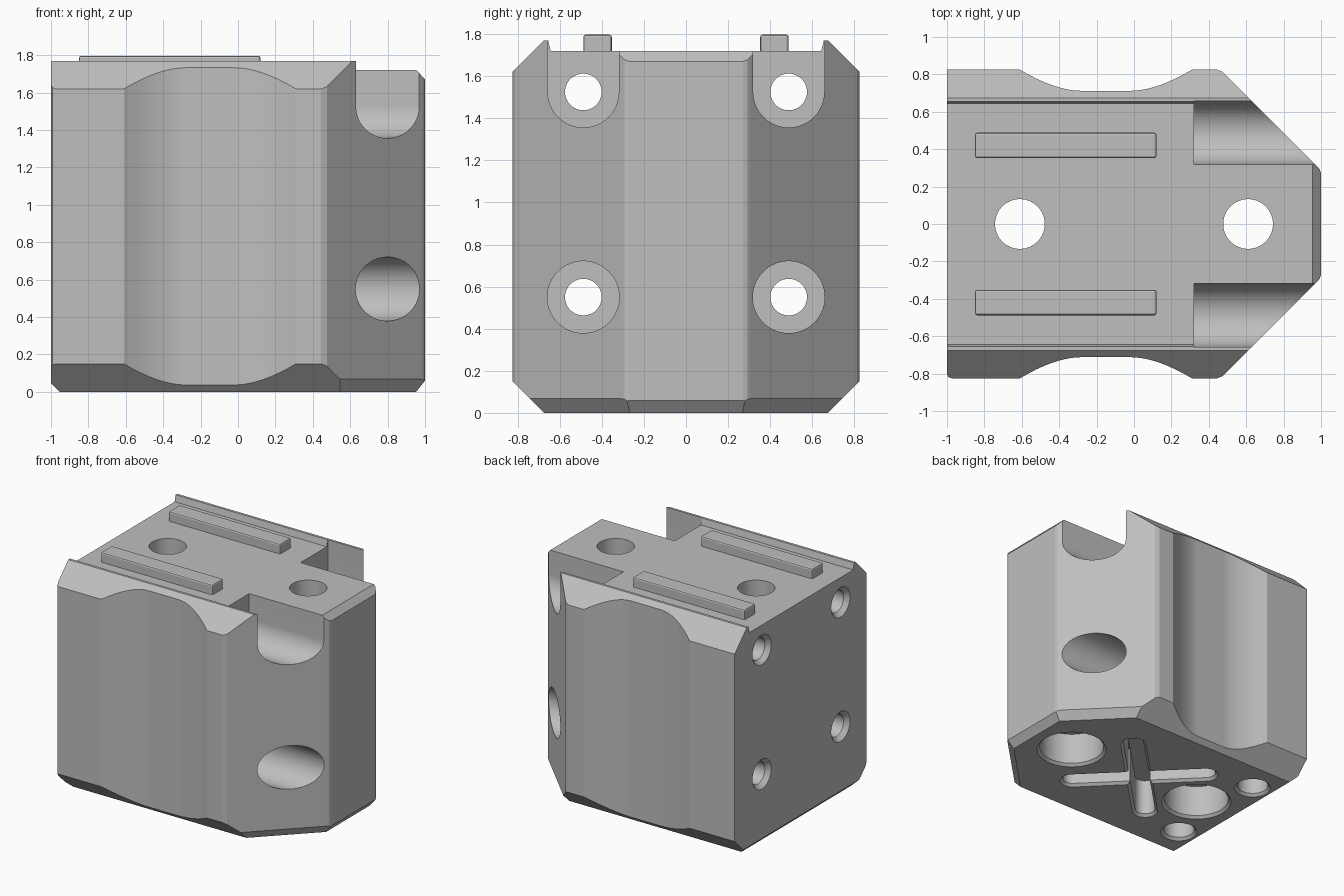
import bpy
import bmesh
from math import sin, cos, pi, radians
from mathutils import Vector

cube = bpy.data.objects.get("Cube")
if cube:
    bpy.data.objects.remove(cube, do_unlink=True)

grey = bpy.data.materials.new("light grey")
grey.use_nodes = True
COLOUR = (0.52, 0.52, 0.52, 1)
grey.diffuse_color = COLOUR
for node in grey.node_tree.nodes:
    if node.type == 'BSDF_PRINCIPLED':
        node.inputs["Base Color"].default_value = COLOUR


def finish(bm, name):
    bmesh.ops.recalc_face_normals(bm, faces=bm.faces[:])
    mesh = bpy.data.meshes.new(name)
    bm.to_mesh(mesh)
    bm.free()
    obj = bpy.data.objects.new(name, mesh)
    obj.data.materials.append(grey)
    bpy.context.collection.objects.link(obj)
    return obj


def loft(start, end, axis, a, b):
    """Solid between two matching outlines at a and b along x or z."""
    bm = bmesh.new()

    def ring(points, t):
        return [bm.verts.new((t, p, q) if axis == 'x' else (p, q, t)) for p, q in points]
    lo, hi = ring(start, a), ring(end, b)
    bm.faces.new(lo)
    bm.faces.new(hi)
    n = len(lo)
    for i in range(n):
        j = (i + 1) % n
        bm.faces.new((lo[i], lo[j], hi[j], hi[i]))
    return bm


def stadium(cx, cy, r, half=0.0, angle=0.0, n=24):
    """Rounded slot outline; a circle when half is zero."""
    points = []
    for side in (0, 1):
        shift = half if side == 0 else -half
        for i in range(n):
            t = -pi / 2 + side * pi + (i + 0.5) * pi / n
            u, v = shift + r * cos(t), r * sin(t)
            points.append((cx + u * cos(angle) - v * sin(angle),
                           cy + u * sin(angle) + v * cos(angle)))
    return points


def cut(target, bm):
    cutter = finish(bm, "cutter")
    cutter.hide_render = True
    mod = target.modifiers.new("cut", 'BOOLEAN')
    mod.operation = 'DIFFERENCE'
    mod.solver = 'EXACT'
    mod.object = cutter
    bpy.context.view_layer.objects.active = target
    bpy.ops.object.modifier_apply(modifier=mod.name)
    bpy.data.objects.remove(cutter, do_unlink=True)


def shave(bm, point, normal):
    """Remove everything beyond a plane and close the gap."""
    res = bmesh.ops.bisect_plane(bm, geom=bm.verts[:] + bm.edges[:] + bm.faces[:], dist=1e-5,
                                 plane_co=Vector(point), plane_no=Vector(normal), clear_outer=True)
    edges = [e for e in res["geom_cut"] if isinstance(e, bmesh.types.BMEdge)]
    bmesh.ops.edgeloop_fill(bm, edges=edges)


# Plan outline of one side: rear corner, curved side recess, diagonal, nose
STEPS = 8
recess = []
for i in range(STEPS + 1):
    t = i / STEPS
    recess.append(((1 - t) ** 2 * -0.61 + 2 * t * (1 - t) * -0.42 + t * t * -0.28,
                   (1 - t) ** 2 * 0.825 + (1 - (1 - t) ** 2) * 0.712))
recess += [(-0.3 - x, y) for x, y in reversed(recess)]
side = recess + [(0.445, 0.825), (0.475, 0.813), (0.975, 0.313), (0.993, 0.292), (1.0, 0.27)]
back = [(-1, 0.825)] + side
front = [(x, -y) for x, y in reversed(side)] + [(-0.975, -0.825), (-0.993, -0.818), (-1, -0.8)]
plan = back + front

bm = loft(plan, plan, 'z', 0, 1.77)

# Chamfers along the sides, bottom edges and nose
for s in (-1, 1):
    shave(bm, (0, s * 0.825, 1.62), (0, s, 1))
    shave(bm, (0, s * 0.825, 0.15), (0, s, -1))
    shave(bm, (1, s * 0.29, 0.07), (0.707, s * 0.707, -0.71))
shave(bm, (1, 0, 0.06), (1, 0, -0.8))
shave(bm, (-1, 0, 0.045), (-1, 0, -1))
shave(bm, (1, 0, 1.67), (1, 0, 0.9))
body = finish(bm, "block_body")

# Shallow trough on top leaves a lip on each side
trough = [(-0.643, 1.72), (0.643, 1.72), (0.662, 1.8), (-0.662, 1.8)]
cut(body, loft(trough, trough, 'x', -1.2, 1.2))

for s in (-1, 1):
    y = s * 0.488
    # Open U-shaped bolt pocket above, round counterbore below
    u_shape = [(y + 0.169 * cos(pi + i * pi / 24), 1.525 + 0.169 * sin(pi + i * pi / 24))
               for i in range(25)]
    u_shape += [(y + 0.169, 1.95), (y - 0.169, 1.95)]
    cut(body, loft(u_shape, u_shape, 'x', 0.32, 1.2))
    bore = stadium(y, 0.55, 0.171)
    cut(body, loft(bore, bore, 'x', 0.32, 1.2))
    # Bolt holes with countersunk rear ends
    for z in (0.55, 1.525):
        hole = stadium(y, z, 0.087)
        cut(body, loft(hole, hole, 'x', -1.1, 0.5))
        cut(body, loft(stadium(y, z, 0.125), hole, 'x', -1.01, -0.965))


def bottom_pocket(depth, r, cx, cy, half=0.0, angle=0.0):
    outline = stadium(cx, cy, r, half, angle)
    cut(body, loft(outline, outline, 'z', -0.1, depth))
    cut(body, loft(stadium(cx, cy, r + 0.03, half, angle), outline, 'z', -0.01, 0.02))


# Vertical holes with wide pockets beneath
for x in (-0.61, 0.61):
    hole = stadium(x, 0, 0.133)
    cut(body, loft(hole, hole, 'z', -0.1, 2))
    bottom_pocket(0.27, 0.24, x, 0)

# Small blind holes and the crossed slots underneath
for s in (-1, 1):
    bottom_pocket(0.3, 0.115, -0.8, s * 0.43)
    bottom_pocket(0.3 + s * 0.005, 0.075, -0.05, 0, 0.5, s * pi / 4)

# Raised rails on top
rails = []
for s, name in ((-1, "front_rail"), (1, "back_rail")):
    y0, y1 = s * 0.42 - 0.068, s * 0.42 + 0.068
    base = [(-0.85, y0), (0.12, y0), (0.12, y1), (-0.85, y1)]
    bm = loft(base, base, 'z', 1.71, 1.797)
    edges = [e for e in bm.edges if max(v.co.z for v in e.verts) > 1.75]
    bmesh.ops.bevel(bm, geom=edges, offset=0.012, segments=2, affect='EDGES', profile=0.5)
    rails.append(finish(bm, name))

# Smooth curved walls, keep machined edges crisp
for obj in [body] + rails:
    bpy.ops.object.select_all(action='DESELECT')
    obj.select_set(True)
    bpy.context.view_layer.objects.active = obj
    bpy.ops.object.shade_smooth_by_angle(angle=radians(14))
    mod = obj.modifiers.new("flat_shading", 'WEIGHTED_NORMAL')
    mod.keep_sharp = True
